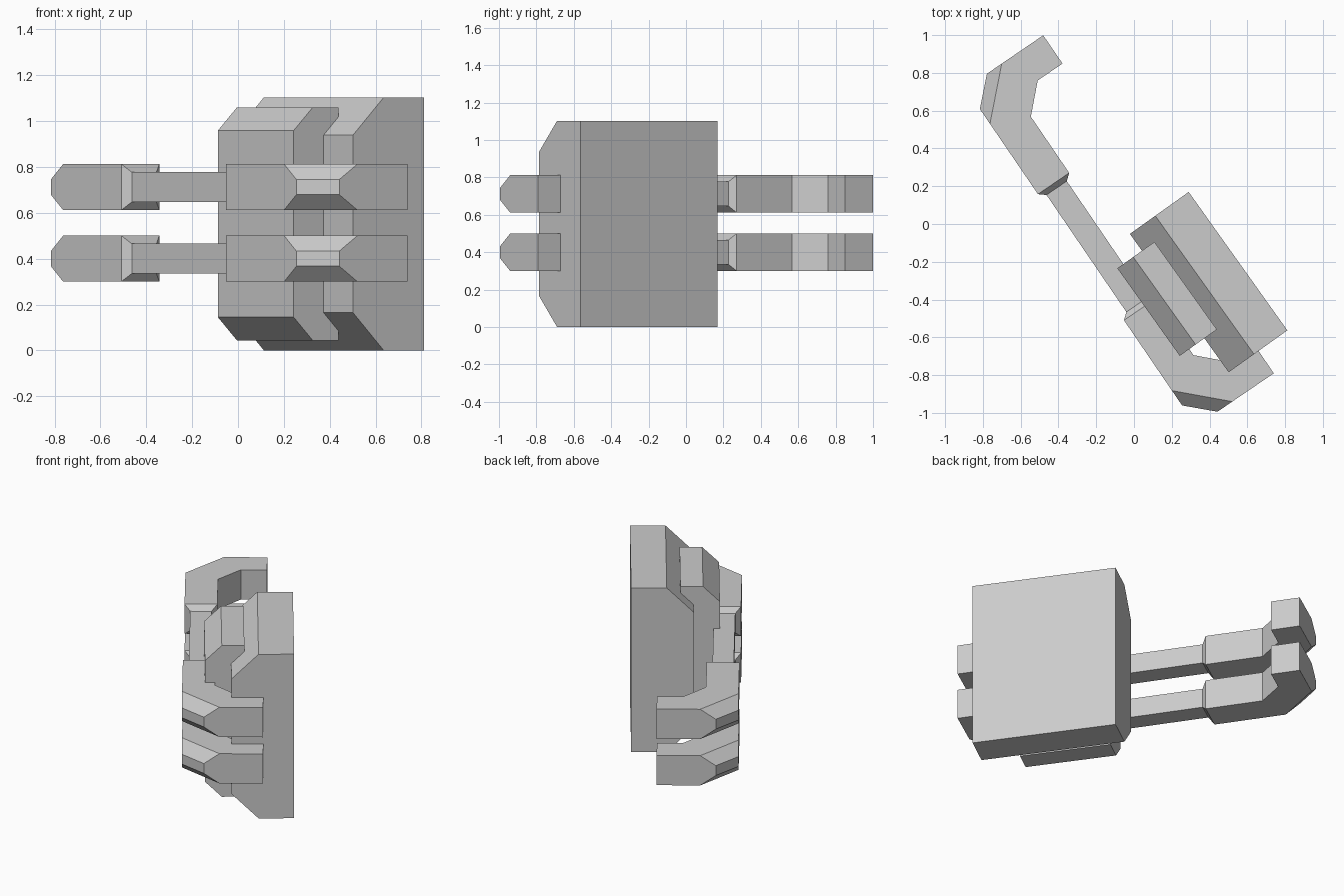
import bpy, bmesh
from math import radians

if "Cube" in bpy.data.objects:
    bpy.data.objects.remove(bpy.data.objects["Cube"])


def loft(name, rings, turn, z=0.0, caps=True):
    """Skin equal-length point rings, then turn the part about z."""
    bm = bmesh.new()
    loops = [[bm.verts.new(p) for p in r] for r in rings]
    for a, b in zip(loops, loops[1:]):
        for i in range(len(a)):
            j = (i + 1) % len(a)
            bm.faces.new((a[i], a[j], b[j], b[i]))
    if caps:
        bm.faces.new(loops[0])
        bm.faces.new(loops[-1])
    bmesh.ops.recalc_face_normals(bm, faces=bm.faces)
    if not caps and sum(f.normal.dot(f.calc_center_median()
                        - bm.verts[:][0].co.lerp(loops[0][2].co, .5)) for f in bm.faces) < 0:
        bmesh.ops.reverse_faces(bm, faces=bm.faces)
    me = bpy.data.meshes.new(name)
    bm.to_mesh(me)
    bm.free()
    ob = bpy.data.objects.new(name, me)
    ob.location.z = z
    ob.rotation_euler.z = radians(turn)
    bpy.context.collection.objects.link(ob)
    return ob


# Body plates: rectangles (depth, low z, high z) swept through the depth
def plate(name, s0, s1, levels):
    loft(name, [[(s0, t, lo), (s1, t, lo), (s1, t, hi), (s0, t, hi)]
                for t, lo, hi in levels], -54.5)


plate("back_plate", 0.03, 0.93,
      [(-0.048, 0.165, 0.938), (0.117, 0, 1.103), (0.334, 0, 1.103)])
plate("front_plate", 0.14, 0.709,
      [(-0.208, 0.145, 0.958), (-0.105, 0.043, 1.06), (0.033, 0.043, 1.06)])

# Hook outlines: full face, and middle band reaching further at the outer corner
ARM_TURN, MID = -55.7, -0.013
face = [(0.404, -0.331), (0.855, -0.331), (1.083, -0.10), (1.083, 0.166),
        (0.902, 0.166), (0.902, 0.007), (0.764, -0.131), (0.404, -0.131)]
band = face[:]
band[1], band[2] = (0.95, -0.331), (1.083, -0.195)

for level, z in (("lower", 0.40), ("upper", 0.712)):
    # Hooks at both ends
    for end, m in (("near", 1), ("far", -1)):
        loft(f"{level}_{end}_hook",
             [[(MID + m * s, t, h) for s, t in outline] for outline, h in
              ((face, -0.1), (band, -0.033), (band, 0.033), (face, 0.1))],
             ARM_TURN, z)
    # Thin connecting bar with flared ends
    loft(f"{level}_bar",
         [[(MID + s, -0.231 + a * r, b * r) for a, b in
           ((-1, -1), (1, -1), (1, 1), (-1, 1))]
          for s, r in ((-0.404, 0.1), (-0.375, 0.065), (0.375, 0.065), (0.404, 0.1))],
         ARM_TURN, z, caps=False)
